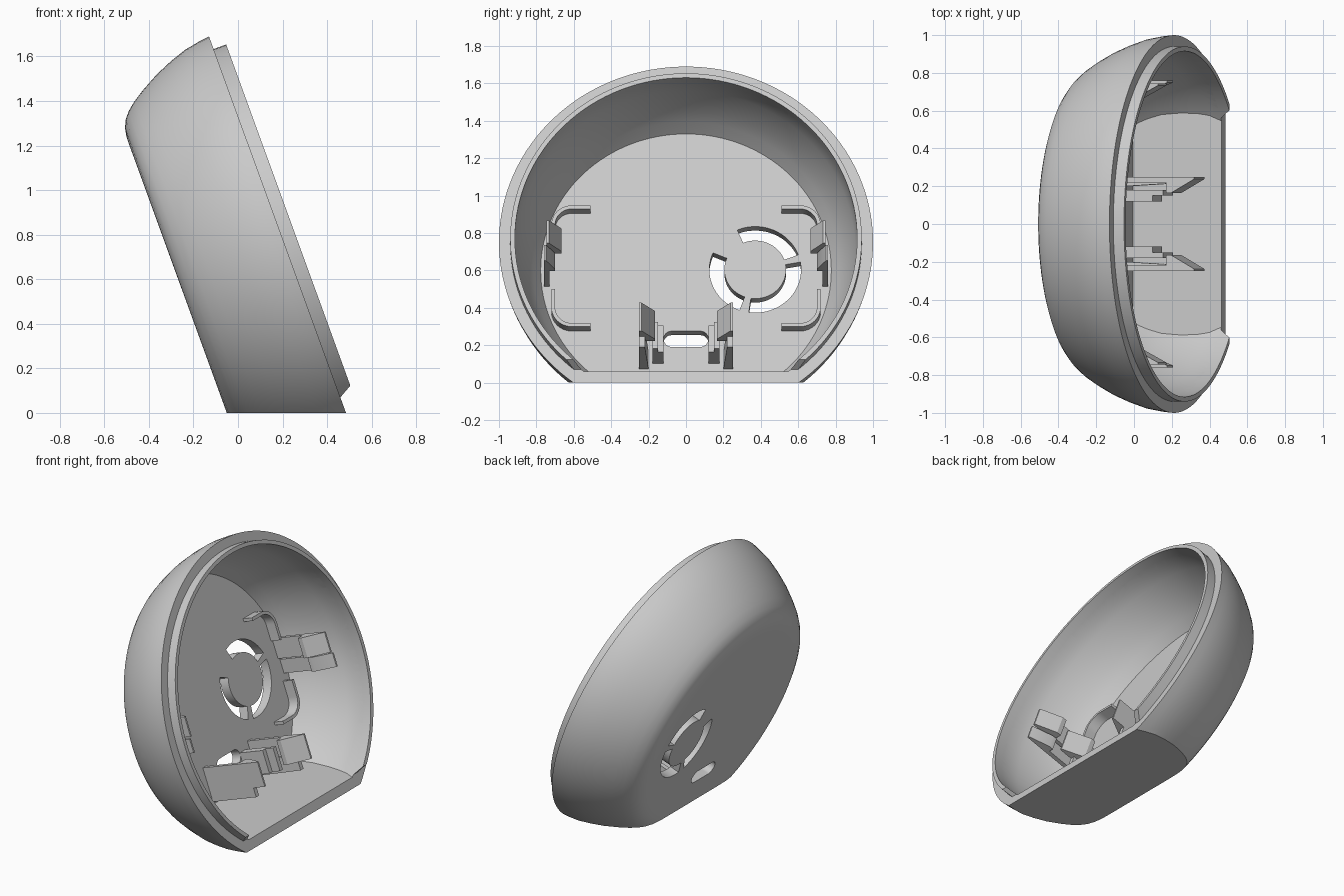
import bpy, bmesh
from math import sin, cos, pi, radians
from mathutils import Matrix, Vector

if "Cube" in bpy.data.objects:
    bpy.data.objects.remove(bpy.data.objects["Cube"])

grey = bpy.data.materials.new("light grey plastic")
grey.diffuse_color = (0.6, 0.6, 0.6, 1)
grey.use_nodes = True
grey.node_tree.nodes["Principled BSDF"].inputs["Base Color"].default_value = (0.6, 0.6, 0.6, 1)

# Tilted frame: (side, up the rim, out of the opening), centred on the rim
TILT = radians(20)
side = Vector((0, 1, 0))
up = Vector((-sin(TILT), 0, cos(TILT)))
out = Vector((cos(TILT), 0, sin(TILT)))
FRAME = Matrix.Translation((0.212, 0, 0.75)) @ Matrix((side, up, out)).transposed().to_4x4()
FLOOR = -0.44


def finish(name, bm, frame=FRAME):
    bm.transform(frame)
    bmesh.ops.recalc_face_normals(bm, faces=bm.faces)
    mesh = bpy.data.meshes.new(name)
    bm.to_mesh(mesh)
    bm.free()
    mesh.materials.append(grey)
    ob = bpy.data.objects.new(name, mesh)
    bpy.context.collection.objects.link(ob)
    return ob


def revolve(name, profile, closed=False):
    bm = bmesh.new()
    vs = [bm.verts.new((r, 0, t)) for r, t in profile]
    edges = [bm.edges.new(p) for p in zip(vs, vs[1:])]
    if closed:
        edges.append(bm.edges.new((vs[-1], vs[0])))
    bmesh.ops.spin(bm, geom=vs + edges, axis=(0, 0, 1), cent=(0, 0, 0),
                   angle=2 * pi, steps=128, use_merge=True)
    bmesh.ops.remove_doubles(bm, verts=bm.verts, dist=0.0001)
    return finish(name, bm)


def prism(name, points, offset, frame=FRAME):
    bm = bmesh.new()
    face = bm.faces.new([bm.verts.new(p) for p in points])
    new = bmesh.ops.extrude_face_region(bm, geom=[face])["geom"]
    bmesh.ops.translate(bm, vec=offset, verts=[v for v in new if isinstance(v, bmesh.types.BMVert)])
    return finish(name, bm, frame)


def activate(ob):
    bpy.ops.object.select_all(action='DESELECT')
    ob.select_set(True)
    bpy.context.view_layer.objects.active = ob


def cut(ob, cutter):
    activate(ob)
    mod = ob.modifiers.new("cut", 'BOOLEAN')
    mod.object, mod.operation, mod.solver = cutter, 'DIFFERENCE', 'EXACT'
    bpy.ops.object.modifier_apply(modifier=mod.name)
    bpy.data.objects.remove(cutter)


def below(z):
    corners = [(-2, -2, z), (2, -2, z), (2, 2, z), (-2, 2, z)]
    return prism("ground_cutter", corners, (0, 0, -2), Matrix.Identity(4))


def arc(cx, cy, r, start, end, steps=24):
    angles = [radians(start + (end - start) * i / steps) for i in range(steps + 1)]
    return [(cx + r * cos(a), cy + r * sin(a)) for a in angles]


def rounded(cx, cy, w, h, r):
    x, y = w / 2 - r, h / 2 - r
    pts = []
    for i, (sx, sy) in enumerate([(1, 1), (-1, 1), (-1, -1), (1, -1)]):
        pts += arc(cx + sx * x, cy + sy * y, r, i * 90, i * 90 + 90, 8)
    return pts


# Domed shell, cut flat along the base
shell = revolve("shell", [
    (0, 0), (1, 0), (0.994, -0.05), (0.981, -0.12), (0.955, -0.197), (0.92, -0.28),
    (0.876, -0.36), (0.84, -0.416), (0.808, -0.454), (0.778, -0.479), (0.743, -0.495),
    (0.705, -0.502), (0.66, -0.503), (0, -0.503)])
cut(shell, below(0))

# Hollow inside with a flat bottom plate
cavity = revolve("cavity", [
    (0, FLOOR), (0.777, FLOOR), (0.818, -0.37), (0.852, -0.3), (0.885, -0.2),
    (0.905, -0.12), (0.915, -0.06), (0.915, 0.1), (0, 0.1)])
cut(cavity, below(0.06))
cut(shell, cavity)

# Openings in the back wall: round, square, slot and three speaker arcs
holes = [rounded(-0.53, 0.14, 0.13, 0.13, 0.0649),
         rounded(-0.525, -0.15, 0.16, 0.15, 0.03),
         rounded(0, -0.39, 0.24, 0.09, 0.0449)]
for start, end in [(20, 113), (157, 250), (262, 370)]:
    holes.append(arc(0.37, 0.005, 0.245, start, end) + arc(0.37, 0.005, 0.165, end, start))
for outline in holes:
    cut(shell, prism("hole_cutter", [(x, y, -0.6) for x, y in outline], (0, 0, 0.25)))

# Thin locating lip round the rim, stopping above the base
lip = revolve("rim_lip", [(0.915, 0), (0.94, 0), (0.94, 0.06), (0.915, 0.06)], True)
wedge = [(-1.2, -0.1), (-0.781, -0.1), (-0.667, 0.1), (-1.2, 0.1)]
cut(lip, prism("lip_cutter", [(-1, v, t) for v, t in wedge], (2, 0, 0)))
parts = [shell, lip]


# Snap arm: thin blade with an inward barb at its tip, extruded upward
def snap_arm(name, s, outer, reach, tip, bottom, top):
    inner = outer - 0.03
    outline = [(inner, FLOOR - 0.02), (outer, FLOOR - 0.02), (outer, tip), (outer - 0.012, tip),
               (outer - reach, tip - 0.13), (outer - reach, tip - 0.16), (inner, tip - 0.16)]
    return prism(name, [(s * y, bottom, t) for y, t in outline], (0, top - bottom, 0))


for s, label in [(1, "left"), (-1, "right")]:
    parts.append(snap_arm("lower_clip_" + label, s, 0.25, 0.085, -0.01, -0.5, -0.34))
    parts.append(prism("lower_clip_foot_" + label,
                       [(s * y, -0.56, t) for y, t in [(0.2, FLOOR), (0.25, FLOOR), (0.25, -0.1), (0.22, -0.1)]],
                       (0, 0.1, 0)))
    # Stepped stop beside each lower clip
    step = [(0.12, FLOOR), (0.18, FLOOR), (0.18, -0.2), (0.15, -0.2), (0.15, -0.26), (0.12, -0.26)]
    parts.append(prism("stop_" + label, [(s * y, -0.53, t) for y, t in step], (0, 0.15, 0)))
    # Stacked pair of side clips
    parts.append(snap_arm("side_clip_upper_" + label, s, 0.745, 0.08, -0.04, 0.01, 0.14))
    parts.append(snap_arm("side_clip_lower_" + label, s, 0.76, 0.06, -0.04, -0.09, 0))
    # Curved ribs that frame the board above and below the side clips
    for k, place in [(1, "upper"), (-1, "lower")]:
        path = ([(0.51, 0.345)] + arc(0.61, 0.235, 0.11, 90, 0, 10) + [(0.72, 0.13)]
                + [(0.7, 0.13)] + arc(0.61, 0.235, 0.09, 0, 90, 10) + [(0.51, 0.325)])
        parts.append(prism("rib_" + place + "_" + label,
                           [(s * y, k * v, FLOOR - 0.01) for y, v in path], (0, 0, 0.08)))

for ob in parts:
    activate(ob)
    bpy.ops.object.shade_smooth_by_angle(angle=radians(25))
